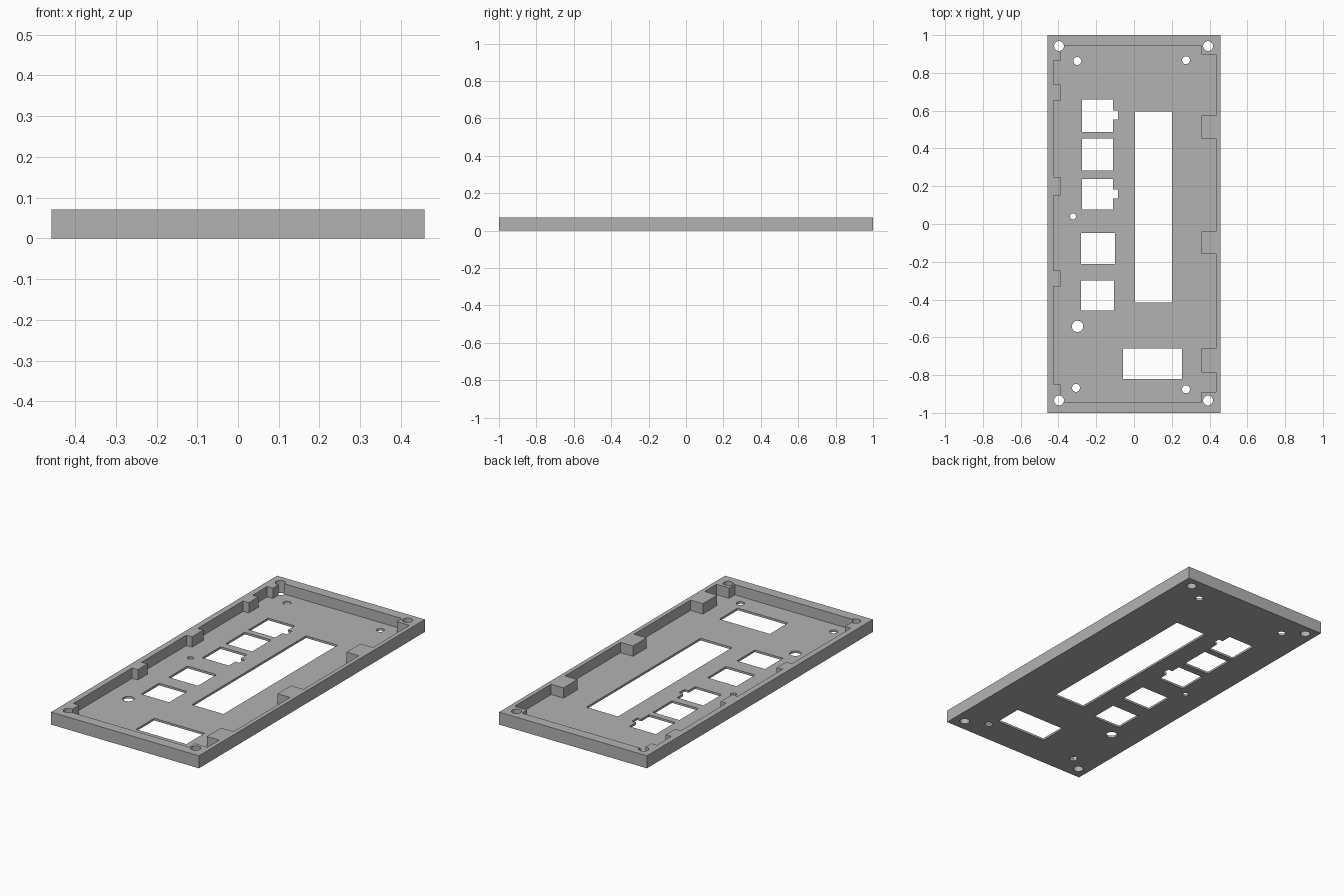
import bpy, bmesh, math

cube = bpy.data.objects.get("Cube")
if cube:
    bpy.data.objects.remove(cube, do_unlink=True)

HEIGHT, FLOOR = 0.07, 0.012

grey = bpy.data.materials.new("light grey")
grey.use_nodes = True
colour = (0.45, 0.45, 0.45, 1)
grey.diffuse_color = colour
grey.node_tree.nodes["Principled BSDF"].inputs["Base Color"].default_value = colour


def prism(name, outline, z0, z1):
    """Extrude a closed xy outline from z0 to z1."""
    bm = bmesh.new()
    face = bm.faces.new([bm.verts.new((x, y, z0)) for x, y in outline])
    new = bmesh.ops.extrude_face_region(bm, geom=[face])["geom"]
    bmesh.ops.translate(bm, vec=(0, 0, z1 - z0),
                        verts=[v for v in new if isinstance(v, bmesh.types.BMVert)])
    bmesh.ops.recalc_face_normals(bm, faces=bm.faces)
    mesh = bpy.data.meshes.new(name)
    bm.to_mesh(mesh)
    bm.free()
    mesh.materials.append(grey)
    obj = bpy.data.objects.new(name, mesh)
    bpy.context.collection.objects.link(obj)
    return obj


def rect(x0, x1, y0, y1):
    return [(x0, y0), (x1, y0), (x1, y1), (x0, y1)]


def circle(x, y, r, n=32):
    return [(x + r * math.cos(math.tau * i / n), y + r * math.sin(math.tau * i / n))
            for i in range(n)]


def notched(x0, x1, y0, y1, nx, n0, n1):
    """Rectangle with a small notch on its +x side."""
    return [(x0, y0), (x1, y0), (x1, n0), (nx, n0), (nx, n1), (x1, n1), (x1, y1), (x0, y1)]


def tabbed_side(wall, tab, levels):
    """Edge going up in y that starts on a tab and swaps with the wall at each level."""
    points, x = [], tab
    for y in levels:
        other = wall if x == tab else tab
        points += [(x, y), (other, y)]
        x = other
    return points


# Solid panel
panel = prism("front_panel", rect(-0.458, 0.458, -1, 1), 0, HEIGHT)

# Recess with tabs left standing along both long walls
END = 0.942
right_side = tabbed_side(0.434, 0.357, [-0.89, -0.786, -0.66, -0.16, -0.04, 0.452, 0.574, 0.897])
left_side = tabbed_side(-0.425, -0.39, [-0.85, -0.33, -0.246, 0.15, 0.25, 0.653, 0.738, 0.865])
recess = ([(0.357, -END)] + right_side + [(0.357, END), (-0.39, END)]
          + left_side[::-1] + [(-0.39, -END)])
cutters = [prism("recess_cutter", recess, FLOOR, HEIGHT + 0.1)]

# Openings through the floor
openings = [
    notched(-0.275, -0.111, 0.487, 0.659, -0.085, 0.553, 0.60),
    rect(-0.275, -0.111, 0.283, 0.452),
    notched(-0.275, -0.111, 0.077, 0.238, -0.085, 0.135, 0.183),
    rect(-0.28, -0.10, -0.212, -0.048),
    rect(-0.28, -0.106, -0.458, -0.299),
    rect(0.005, 0.201, -0.415, 0.595),
    rect(-0.058, 0.254, -0.82, -0.659),
]

# Corner screw holes, inner mounting holes and two odd holes
openings += [circle(x, y, 0.026) for x in (-0.397, 0.392) for y in (-0.934, 0.942)]
openings += [circle(x, y, 0.021) for x, y in
             ((-0.30, 0.863), (0.275, 0.867), (-0.307, -0.868), (0.275, -0.875))]
openings += [circle(-0.299, -0.542, 0.03), circle(-0.323, 0.04, 0.016)]
cutters += [prism("opening_cutter", o, -0.1, HEIGHT + 0.1) for o in openings]

# Cut everything, then drop the cutters
bpy.context.view_layer.objects.active = panel
for cutter in cutters:
    cutter.hide_render = True
    mod = panel.modifiers.new("cut", "BOOLEAN")
    mod.operation = "DIFFERENCE"
    mod.solver = "EXACT"
    mod.object = cutter
    bpy.ops.object.modifier_apply(modifier=mod.name)
    bpy.data.objects.remove(cutter, do_unlink=True)
